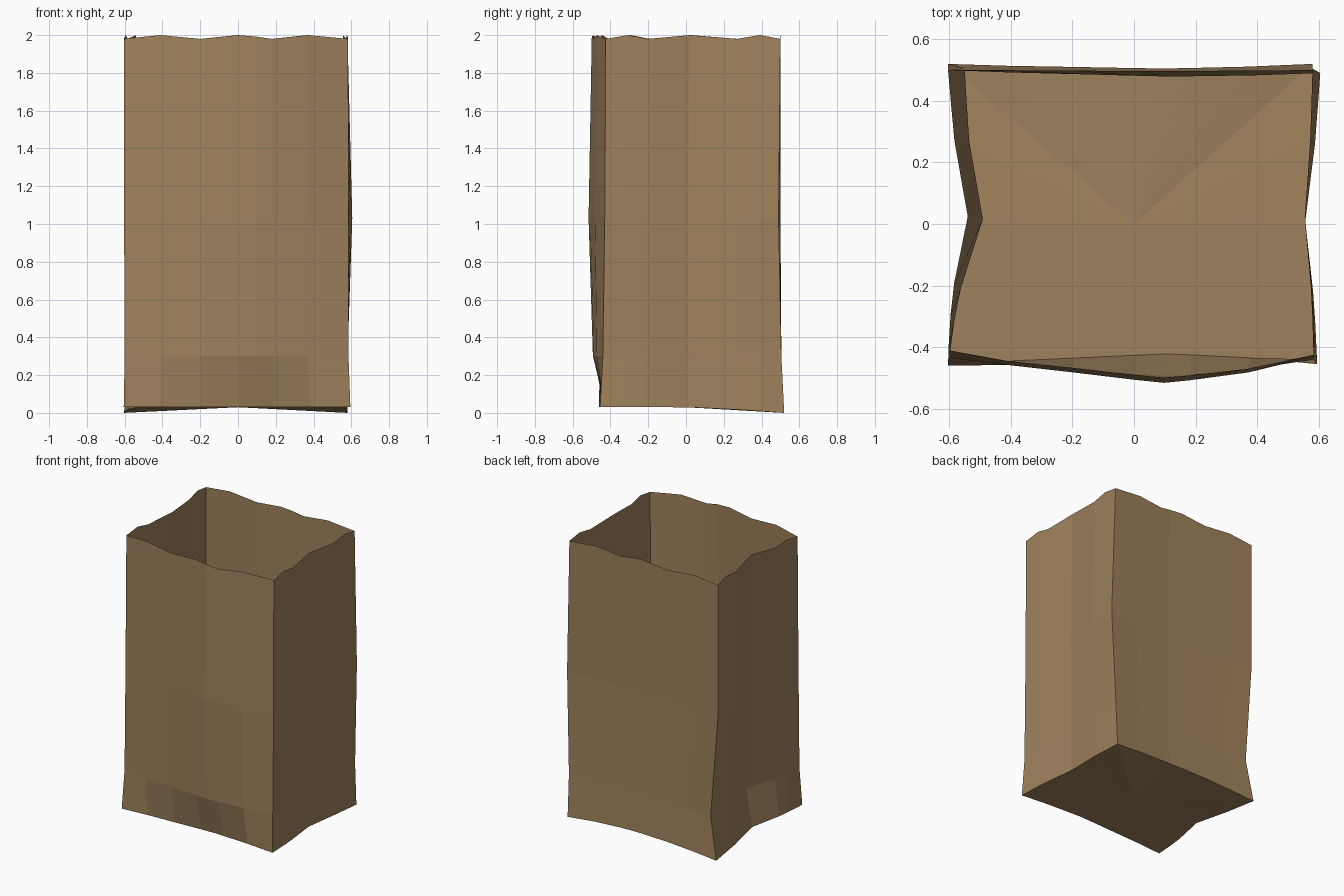
import bpy
import bmesh

cube = bpy.data.objects.get("Cube")
if cube:
    bpy.data.objects.remove(cube, do_unlink=True)

# Kraft paper colour
paper = bpy.data.materials.new("brown_paper")
paper.use_nodes = True
colour = (0.345, 0.22, 0.107, 1.0)
paper.diffuse_color = colour
bsdf = next(n for n in paper.node_tree.nodes if n.type == "BSDF_PRINCIPLED")
bsdf.inputs["Base Color"].default_value = colour
bsdf.inputs["Roughness"].default_value = 0.9

# Column positions along a panel: (fraction, bow amount, rim lift)
WIDE = [(0, 0, 0), (.16, .4, 1), (.34, .65, 0), (.51, .9, 1),
        (.59, 1, .6), (.66, .9, 0), (.82, .6, 1), (1, 0, 0)]
SIDE = [(0, 0, 0), (.13, .12, 1), (.24, .3, 0), (.48, 1, 1),
        (.75, .32, 0), (.88, .15, 1), (1, 0, 0)]

# Level: height, corners (front left-hand, front right-hand, back right-hand,
# back left-hand), bows of front, right-hand, back and left-hand panels
LEVELS = [
    (.03, [(-.605, -.46), (.595, -.455), (.58, .52), (-.605, .52)], (.035, -.032, -.015, .07)),
    (.3, [(-.6, -.435), (.585, -.44), (.58, .505), (-.55, .505)], (-.055, -.027, -.012, .085)),
    (1.03, [(-.603, -.42), (.585, -.43), (.605, .49), (-.604, .5)], (-.09, -.038, -.015, .064)),
    (1.98, [(-.603, -.41), (.583, -.425), (.58, .5), (-.604, .5)], (-.08, -.027, -.003, .064)),
]


def panel(a, b, columns, bow, axis):
    """Points from corner a to corner b, pushed along one axis."""
    points = []
    for t, push, lift in columns:
        p = [a[0] + (b[0] - a[0]) * t, a[1] + (b[1] - a[1]) * t]
        p[axis] += bow * push
        points.append((p[0], p[1], lift))
    return points


def outline(corners, bows):
    """Closed outline of the bag at one level."""
    fl, fr, br, bl = corners
    front = panel(fl, fr, WIDE, bows[0], 1)
    right = panel(fr, br, SIDE, bows[1], 0)
    back = panel(bl, br, WIDE, bows[2], 1)[::-1]
    left = panel(fl, bl, SIDE, bows[3], 0)[::-1]
    return front[:-1] + right[:-1] + back[:-1] + left[:-1]


bm = bmesh.new()
rings = []
for level, (height, corners, bows) in enumerate(LEVELS):
    ring = []
    for x, y, lift in outline(corners, bows):
        z = height
        if level == 0:                      # back corners sag to the ground
            z -= .03 * min(1, (x / .58) ** 2) * (max(y, 0) / .52) ** 1.3
        elif level == len(LEVELS) - 1:      # wavy cut rim
            z += .02 * lift
        ring.append(bm.verts.new((x, y, z)))
    rings.append(ring)

# Four creased walls
for low, high in zip(rings, rings[1:]):
    for i in range(len(low)):
        j = (i + 1) % len(low)
        bm.faces.new((low[i], low[j], high[j], high[i]))

# Folded base
centre = bm.verts.new((0, 0, .03))
for i, v in enumerate(rings[0]):
    bm.faces.new((rings[0][(i + 1) % len(rings[0])], v, centre))

mesh = bpy.data.meshes.new("paper_bag")
bm.to_mesh(mesh)
bm.free()
mesh.materials.append(paper)
bag = bpy.data.objects.new("paper_bag", mesh)
bpy.context.scene.collection.objects.link(bag)
